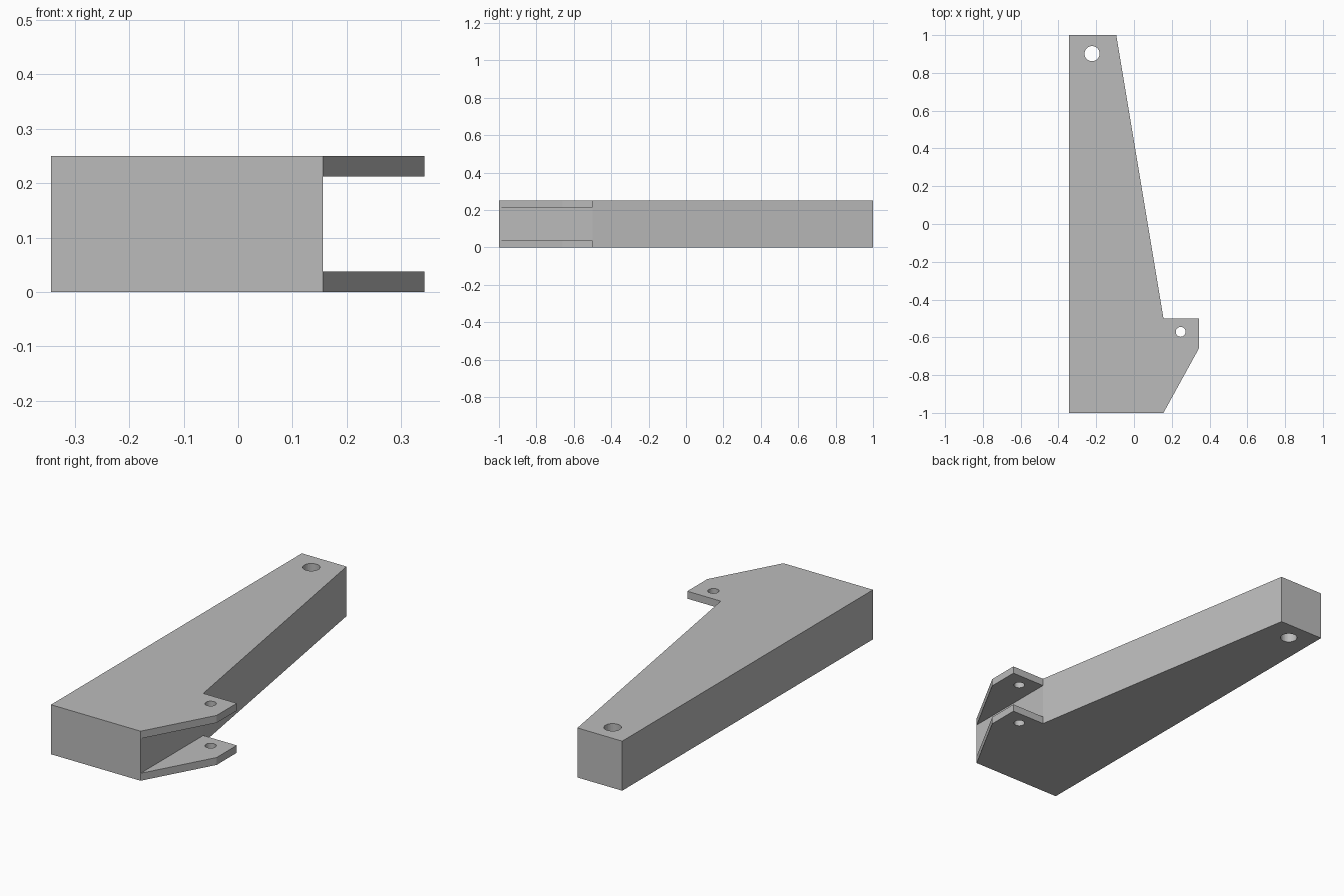
import bpy
import bmesh
from mathutils import Matrix

cube = bpy.data.objects.get("Cube")
if cube:
    bpy.data.objects.remove(cube, do_unlink=True)

HEIGHT, EAR = 0.25, 0.0375   # arm height, ear thickness
SIDE = 0.156                 # x of the wall behind the ears

grey = bpy.data.materials.new("plain_grey")
grey.use_nodes = True
colour = (0.5, 0.5, 0.5, 1)
grey.diffuse_color = colour
grey.node_tree.nodes["Principled BSDF"].inputs["Base Color"].default_value = colour


def add_object(name, bm):
    bmesh.ops.recalc_face_normals(bm, faces=bm.faces)
    mesh = bpy.data.meshes.new(name)
    bm.to_mesh(mesh)
    bm.free()
    mesh.materials.append(grey)
    obj = bpy.data.objects.new(name, mesh)
    bpy.context.collection.objects.link(obj)
    return obj


def prism(name, outline, z0, z1):
    bm = bmesh.new()
    face = bm.faces.new([bm.verts.new((x, y, z0)) for x, y in outline])
    top = bmesh.ops.extrude_face_region(bm, geom=[face])["geom"]
    bmesh.ops.translate(bm, vec=(0, 0, z1 - z0),
                        verts=[v for v in top if isinstance(v, bmesh.types.BMVert)])
    return add_object(name, bm)


def pin(name, x, y, radius):
    bm = bmesh.new()
    bmesh.ops.create_cone(bm, cap_ends=True, segments=32, radius1=radius,
                          radius2=radius, depth=1,
                          matrix=Matrix.Translation((x, y, HEIGHT / 2)))
    return add_object(name, bm)


def cut(target, cutter):
    cutter.hide_render = True
    mod = target.modifiers.new("cut", "BOOLEAN")
    mod.operation = "DIFFERENCE"
    mod.solver = "EXACT"
    mod.object = cutter
    bpy.context.view_layer.objects.active = target
    bpy.ops.object.modifier_apply(modifier=mod.name)
    bpy.data.objects.remove(cutter, do_unlink=True)


# Tapered arm with the ear outline on its wide end
arm = prism("tapered_arm", [
    (-0.344, -1), (SIDE, -1), (0.343, -0.66), (0.343, -0.5),
    (SIDE, -0.5), (-0.094, 1), (-0.344, 1)], 0, HEIGHT)

# Slot that leaves two thin ears
cut(arm, prism("slot_cutter", [(SIDE, -1.1), (0.5, -1.1), (0.5, -0.4), (SIDE, -0.4)],
               EAR, HEIGHT - EAR))

# Pivot hole at the narrow end and pin holes through both ears
cut(arm, pin("pivot_hole_cutter", -0.222, 0.902, 0.04))
cut(arm, pin("ear_hole_cutter", 0.247, -0.571, 0.026))
